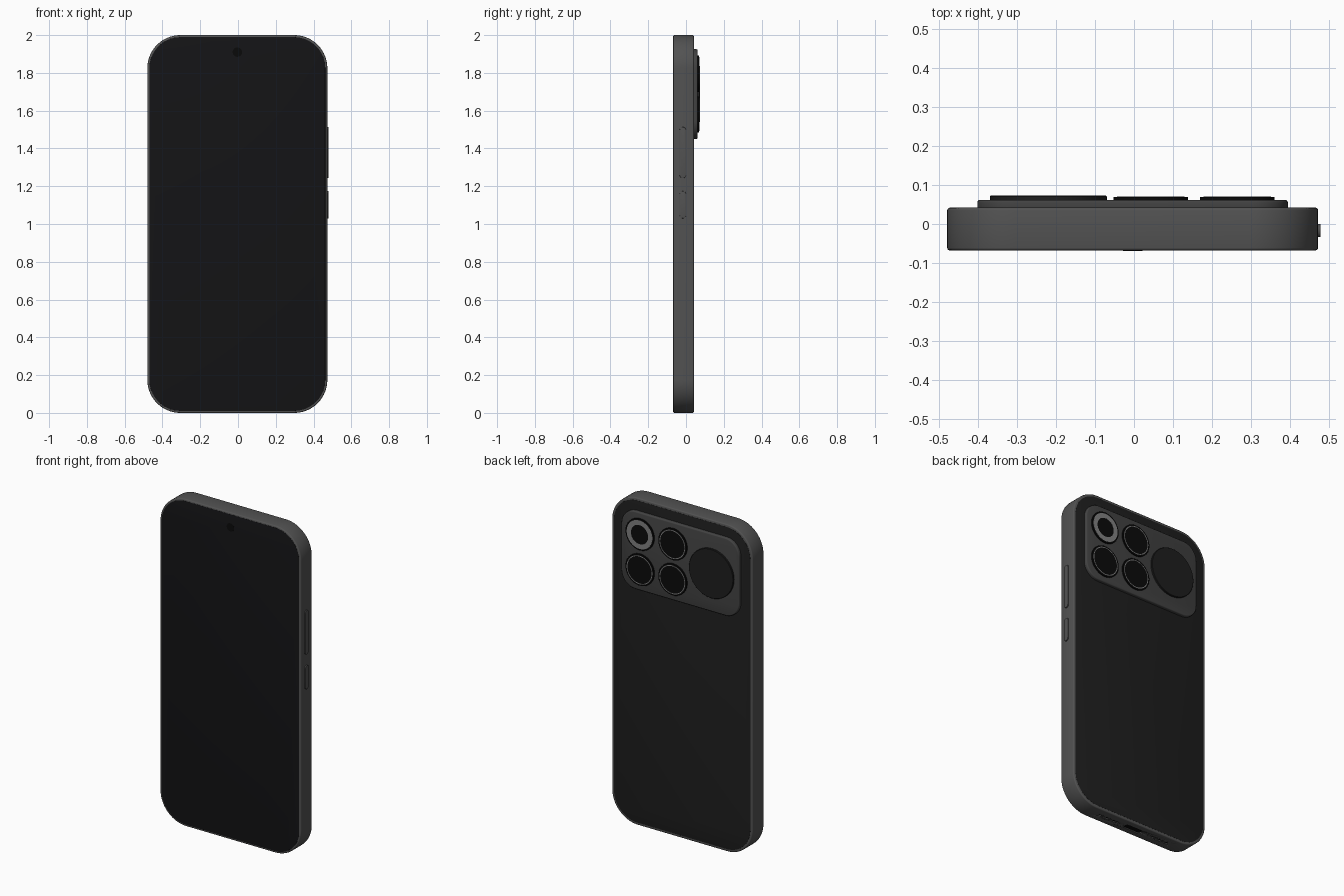
import bpy, bmesh, math
from mathutils import Matrix

if "Cube" in bpy.data.objects:
    bpy.data.objects.remove(bpy.data.objects["Cube"])

CX = -0.0035   # body centre; the side buttons shift it slightly


def material(name, v, b=None):
    m = bpy.data.materials.new(name)
    m.diffuse_color = (v, v, v if b is None else b, 1)
    m.use_nodes = True
    m.node_tree.nodes["Principled BSDF"].inputs["Base Color"].default_value = m.diffuse_color
    return m


FRAME = material("frame_grey", 0.085)
BUMP = material("bump_grey", 0.055)
BACK = material("back_dark", 0.013)
SCREEN = material("screen_black", 0.007, 0.008)
BLACK = material("lens_black", 0.003)
RING = material("ring_grey", 0.22)


def finish(name, bm, mat):
    bmesh.ops.recalc_face_normals(bm, faces=bm.faces)
    me = bpy.data.meshes.new(name)
    bm.to_mesh(me)
    bm.free()
    ob = bpy.data.objects.new(name, me)
    bpy.context.collection.objects.link(ob)
    me.materials.append(mat)
    bpy.ops.object.select_all(action='DESELECT')
    ob.select_set(True)
    bpy.context.view_layer.objects.active = ob
    bpy.ops.object.shade_smooth_by_angle(angle=math.radians(35))
    return ob


def outline(w, h, r, n):
    pts = []
    for k, (sx, sy) in enumerate([(1, 1), (-1, 1), (-1, -1), (1, -1)]):
        for i in range(n + 1):
            a = math.pi / 2 * (k + i / n)
            pts.append((sx * (w / 2 - r) + r * math.cos(a), sy * (h / 2 - r) + r * math.sin(a)))
    return pts


def add_slab(bm, place, w, h, r, depth, bevel=0.0, n=12):
    """Rounded rectangle extruded along local z, edges bevelled, then placed."""
    part = bmesh.new()
    face = part.faces.new([part.verts.new((x, y, 0)) for x, y in outline(w, h, r, n)])
    out = bmesh.ops.extrude_face_region(part, geom=[face])
    bmesh.ops.translate(part, vec=(0, 0, depth),
                        verts=[g for g in out['geom'] if isinstance(g, bmesh.types.BMVert)])
    if bevel:
        rims = [e for e in part.edges if abs(e.verts[0].co.z - e.verts[1].co.z) < 1e-6]
        bmesh.ops.bevel(part, geom=rims, offset=bevel, segments=3, profile=0.5, affect='EDGES')
    part.transform(place)
    tmp = bpy.data.meshes.new("tmp")
    part.to_mesh(tmp)
    part.free()
    bm.from_mesh(tmp)
    bpy.data.meshes.remove(tmp)


def upright(x, y, z):     # local z points to +y
    return Matrix.Translation((x, y, z)) @ Matrix.Rotation(-math.pi / 2, 4, 'X')


def sideways(x, y, z):    # local z points to +x, local y stays vertical
    return Matrix.Translation((x, y, z)) @ Matrix(((0, 0, 1, 0), (1, 0, 0, 0), (0, 1, 0, 0), (0, 0, 0, 1)))


def slab(name, place, w, h, r, depth, bevel, mat, n=12):
    bm = bmesh.new()
    add_slab(bm, place, w, h, r, depth, bevel, n)
    return finish(name, bm, mat)


def lathe(name, x, z, profile, mat, n=64):
    """Spin (radius, y) points around an axis parallel to y."""
    bm = bmesh.new()
    vs = [bm.verts.new((x + r, y, z)) for r, y in profile]
    es = [bm.edges.new(p) for p in zip(vs, vs[1:])]
    bmesh.ops.spin(bm, geom=vs + es, cent=(x, 0, z), axis=(0, 1, 0), angle=math.tau, steps=n)
    bmesh.ops.remove_doubles(bm, verts=bm.verts, dist=1e-5)
    return finish(name, bm, mat)


# Body frame
frame = slab("frame", upright(CX, -0.068, 1), 0.953, 2.0, 0.175, 0.11, 0.007, FRAME, 20)

# Port and speaker holes cut into the bottom edge
PORTS = [(CX, 0.12, 0.036)] + [(CX + s * (0.115 + 0.025 * i), 0.014, 0.014)
                               for s in (-1, 1) for i in range(6)]


def port_mesh(z, depth, shrink):
    bm = bmesh.new()
    for x, w, h in PORTS:
        add_slab(bm, Matrix.Translation((x, -0.013, z)), w - shrink, h - shrink,
                 (h - shrink) / 2 - 0.0005, depth, 0, 5)
    return bm


cutter = finish("port_cutter", port_mesh(-0.02, 0.04, 0), BLACK)
cutter.hide_render = True
cutter.hide_set(True)
mod = frame.modifiers.new("ports", 'BOOLEAN')
mod.object = cutter
mod.operation = 'DIFFERENCE'
mod.solver = 'EXACT'
finish("port_liners", port_mesh(0.006, 0.0135, 0.0005), BLACK)

# Screen glass, front camera and back panel
slab("screen", upright(CX, -0.0686, 1), 0.931, 1.978, 0.164, 0.006, 0.0004, SCREEN, 20)
lathe("front_camera", CX, 1.91, [(0, -0.0689), (0.025, -0.0689), (0.025, -0.066), (0, -0.066)], BLACK, 32)
slab("back_panel", upright(CX, 0.037, 1), 0.923, 1.97, 0.16, 0.0056, 0.0005, BACK, 20)

# Camera bump
slab("camera_bump", upright(CX, 0.03, 1.688), 0.798, 0.475, 0.095, 0.032, 0.007, BUMP)

# Four small lenses; the upper outer one has a wide ring
for ix, x in enumerate((0.265, 0.043)):
    for iz, z in enumerate((1.796, 1.580)):
        tag = f"{ix + 1}_{iz + 1}"
        lathe("lens_housing_" + tag, x, z, [(0, 0.055), (0.096, 0.055), (0.096, 0.069),
                                            (0.095, 0.070), (0, 0.070)], BLACK)
        wide = ix == 0 and iz == 0
        inner = 0.058 if wide else 0.082
        lathe("lens_ring_" + tag, x, z, [(0.087, 0.069), (0.087, 0.0708), (inner, 0.0708),
                                         (inner, 0.069), (0.087, 0.069)], RING)

# Large round module
lathe("large_lens", -0.22, 1.688, [(0, 0.055), (0.15, 0.055), (0.15, 0.071),
                                   (0.148, 0.073), (0, 0.073)], BACK, 96)

# Side buttons
for name, z, h in (("volume_button", 1.378, 0.27), ("power_button", 1.102, 0.144)):
    slab(name, sideways(0.465, -0.017, z), 0.034, h, 0.0165, 0.0145, 0.002, FRAME, 8)
